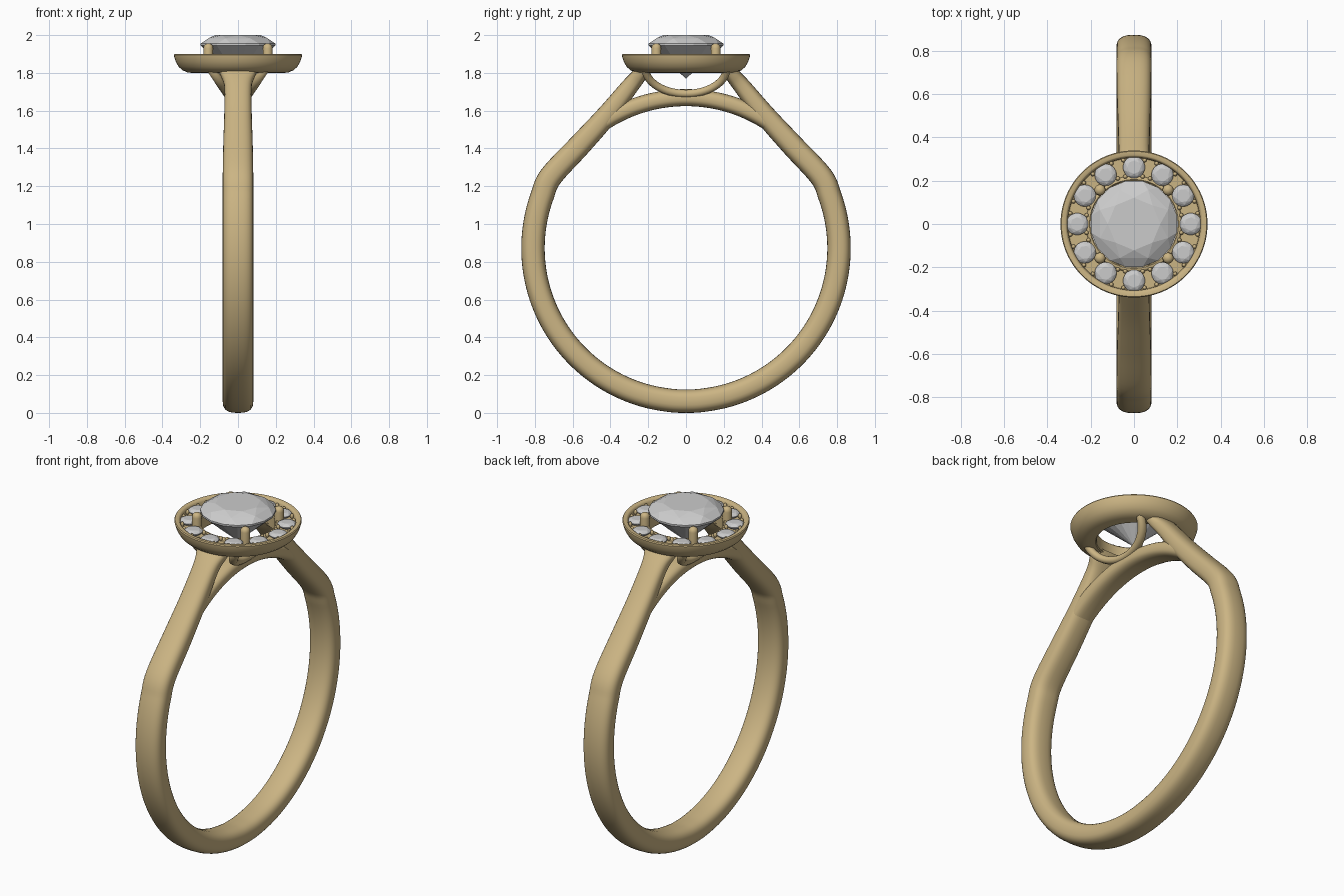
import bpy, bmesh, math
from mathutils import Vector, Matrix

if "Cube" in bpy.data.objects:
    bpy.data.objects.remove(bpy.data.objects["Cube"])

gold = bpy.data.materials.new("gold")
gold.diffuse_color = (0.60, 0.46, 0.23, 1)
gold.use_nodes = True
gold.node_tree.nodes["Principled BSDF"].inputs["Base Color"].default_value = gold.diffuse_color
CZ = 0.872  # ring centre height


def finish(name, bm, mat=gold, angle=40):
    bmesh.ops.recalc_face_normals(bm, faces=bm.faces)
    me = bpy.data.meshes.new(name)
    bm.to_mesh(me)
    bm.free()
    ob = bpy.data.objects.new(name, me)
    bpy.context.collection.objects.link(ob)
    if mat:
        me.materials.append(mat)
    if angle:
        bpy.ops.object.select_all(action='DESELECT')
        bpy.context.view_layer.objects.active = ob
        ob.select_set(True)
        bpy.ops.object.shade_smooth_by_angle(angle=math.radians(angle))
    return ob


def smooth_path(keys, n=6):
    """Catmull-Rom through tuples of any length."""
    ks = [Vector(k) for k in keys]
    ks = [2 * ks[0] - ks[1]] + ks + [2 * ks[-1] - ks[-2]]
    out = []
    for a, b, c, d in zip(ks, ks[1:], ks[2:], ks[3:]):
        for i in range(n):
            t = i / n
            out.append(0.5 * (2 * b + (c - a) * t + (2 * a - 5 * b + 4 * c - d) * t * t
                              + (3 * b - a - 3 * c + d) * t ** 3))
    return out + [ks[-2]]


def loft(bm, rows, power, sides=28):
    """Sweep a rounded section; rows hold (centre, side axis, thickness axis)."""
    rings = []
    for p, u, v in rows:
        ring = []
        for i in range(sides):
            a = 2 * math.pi * i / sides
            c, s = math.cos(a), math.sin(a)
            f = lambda q: math.copysign(abs(q) ** (2 / power), q)
            ring.append(bm.verts.new(p + u * f(c) + v * f(s)))
        rings.append(ring)
    for r, q in zip(rings, rings[1:]):
        for i in range(sides):
            j = (i + 1) % sides
            bm.faces.new((r[i], r[j], q[j], q[i]))
    bm.faces.new(rings[0])
    bm.faces.new(rings[-1])


def band(name, path):
    """Band in the YZ plane from (y, z, half thickness, half width)."""
    rows = []
    for i, k in enumerate(path):
        a, b = path[max(i - 1, 0)], path[min(i + 1, len(path) - 1)]
        n = Vector((0, -(b[1] - a[1]), b[0] - a[0])).normalized()
        rows.append((Vector((0, k[0], k[1])), Vector((k[3], 0, 0)), n * k[2]))
    bm = bmesh.new()
    loft(bm, rows, 2.7)
    return finish(name, bm)


# shank with shoulders rising to the head
half = [(0.215, 1.835, 0.035, 0.115), (0.25, 1.785, 0.040, 0.090), (0.30, 1.725, 0.046, 0.072),
        (0.42, 1.575, 0.055, 0.073), (0.56, 1.42, 0.060, 0.078)]
for d in range(28, -91, -8):
    a = math.radians(max(d, -90))
    half.append((0.81 * math.cos(a), CZ + 0.81 * math.sin(a), 0.062, 0.081))
half.append((0, CZ - 0.81, 0.062, 0.081))
left = [(-y, z, t, w) for y, z, t, w in half[-2::-1]]
band("shank", smooth_path(half + left))

# bridge closing the finger hole under the head
bridge = []
for d in range(-46, 47, 2):
    a = math.radians(d)
    bridge.append((0.797 * math.sin(a), CZ + 0.797 * math.cos(a), 0.045, 0.070))
band("bridge", bridge)

# two gallery arcs hanging below the halo
for sx, side in ((-1, "left"), (1, "right")):
    pts = [(sx * (0.055 + 0.09 * (1 - math.sin(a)) ** 1.0), 0.215 * math.cos(a), 1.825 - 0.135 * math.sin(a))
           for a in (math.pi * i / 32 for i in range(33))]
    pts = [Vector(p) for p in pts]
    rows = []
    for i, p in enumerate(pts):
        t = (pts[min(i + 1, 32)] - pts[max(i - 1, 0)]).normalized()
        u = t.cross(Vector((0, -p.y, 1.825 - p.z + 1e-4))).normalized()
        u = Vector((1, 0, 0)) - t * t.x
        u.normalize()
        rows.append((p, u * 0.024, t.cross(u) * 0.021))
    bm = bmesh.new()
    loft(bm, rows, 2.2, 14)
    finish(side + "_gallery_arc", bm)

# halo dish, a turned profile
prof = [(0.200, 1.805), (0.205, 1.80), (0.245, 1.80), (0.268, 1.803), (0.292, 1.813), (0.314, 1.832),
        (0.329, 1.858), (0.338, 1.886), (0.339, 1.894), (0.335, 1.90), (0.317, 1.90), (0.312, 1.897),
        (0.307, 1.888), (0.304, 1.866), (0.222, 1.866), (0.219, 1.878), (0.214, 1.882), (0.205, 1.882),
        (0.200, 1.877)]
bm = bmesh.new()
N = 96
rings = [[bm.verts.new((r * math.cos(2 * math.pi * i / N), r * math.sin(2 * math.pi * i / N), z))
          for i in range(N)] for r, z in prof]
for r, q in zip(rings, rings[1:] + rings[:1]):
    for i in range(N):
        bm.faces.new((r[i], r[(i + 1) % N], q[(i + 1) % N], q[i]))
finish("halo", bm)


def brilliant(name, x, y, r, levels, turn=0, n=8):
    """Faceted round stone: hull of table, star, girdle and culet points."""
    bm = bmesh.new()
    table, star, top, bot, culet = levels
    for k, z, m, off in ((0.60, table, n, 0), (0.84, star, n, 0.5), (1, top, 2 * n, 0.5),
                         (1, bot, 2 * n, 0.5), (0, culet, 1, 0)):
        for i in range(m):
            a = turn + 2 * math.pi * (i + off) / m
            bm.verts.new((x + r * k * math.cos(a), y + r * k * math.sin(a), z))
    bmesh.ops.convex_hull(bm, input=bm.verts)
    finish(name, bm, None, 0)


# centre stone and twelve halo stones
brilliant("centre_stone", 0, 0, 0.202, (2.0, 1.983, 1.955, 1.945, 1.77))
for i in range(12):
    a = math.pi * i / 6
    brilliant("halo_stone_%02d" % (i + 1), 0.262 * math.cos(a), 0.262 * math.sin(a), 0.051,
              (1.896, 1.891, 1.882, 1.878, 1.835), a)

# four claws holding the centre stone
for i in range(4):
    a = math.pi / 4 + math.pi / 2 * i
    x, y = 0.222 * math.cos(a), 0.222 * math.sin(a)
    rows = [(Vector((x, y, z)), Vector((r, 0, 0)), Vector((0, r, 0)))
            for z, r in ((1.81, 0.025), (1.93, 0.026), (1.942, 0.024), (1.95, 0.018), (1.955, 0.009), (1.956, 0.002))]
    bm = bmesh.new()
    loft(bm, rows, 2, 16)
    finish("claw_%d" % (i + 1), bm, angle=60)

# small beads gripping the halo stones
bm = bmesh.new()
for i in range(12):
    for da, r in ((-10.5, 0.222), (10.5, 0.222), (-9.5, 0.298), (9.5, 0.298)):
        a = math.radians(30 * i + da)
        m = Matrix.Translation((r * math.cos(a), r * math.sin(a), 1.879)) @ Matrix.Diagonal((1, 1, 1.5, 1))
        bmesh.ops.create_uvsphere(bm, u_segments=10, v_segments=6, radius=0.010, matrix=m)
finish("halo_beads", bm, angle=60)
